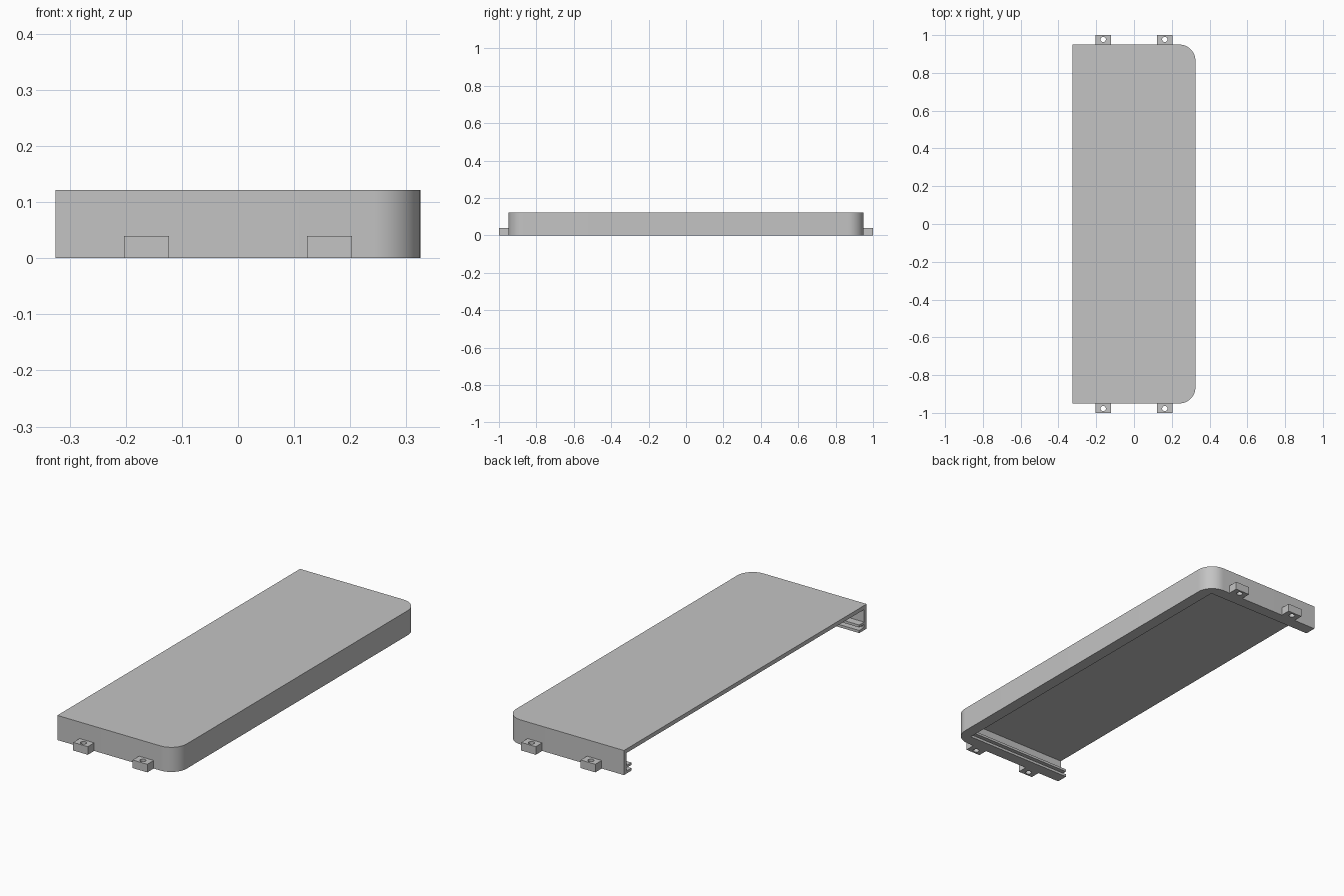
import bpy
import bmesh
import math

if "Cube" in bpy.data.objects:
    bpy.data.objects.remove(bpy.data.objects["Cube"], do_unlink=True)

HALF_X, HALF_Y, HEIGHT, RADIUS = 0.325, 0.95, 0.122, 0.085
WALL, LIP, ROOF = 0.02, 0.058, 0.02

grey = bpy.data.materials.new("light grey plastic")
grey.use_nodes = True
colour = (0.55, 0.55, 0.55, 1)
grey.diffuse_color = colour
grey.node_tree.nodes["Principled BSDF"].inputs["Base Color"].default_value = colour


def outline(inset, left_end):
    """Plan shape with two corners rounded on the +x side."""
    x, y = HALF_X - inset, HALF_Y - inset
    r = max(RADIUS - inset, 0)
    if inset >= LIP:
        return [(left_end, -y), (x, -y), (x, y), (left_end, y)]
    points = [(left_end, -y)]
    steps = 12
    for side, start in ((-1, -90), (1, 0)):
        for i in range(steps + 1):
            a = math.radians(start + 90 * i / steps)
            points.append((x - r + r * math.cos(a), side * (y - r) + r * math.sin(a)))
    points.append((left_end, y))
    return points


def prism(name, points, bottom, top):
    """Extrude a plan shape between two heights."""
    bm = bmesh.new()
    face = bm.faces.new([bm.verts.new((x, y, bottom)) for x, y in points])
    extruded = bmesh.ops.extrude_face_region(bm, geom=[face])["geom"]
    moved = [v for v in extruded if isinstance(v, bmesh.types.BMVert)]
    bmesh.ops.translate(bm, verts=moved, vec=(0, 0, top - bottom))
    bmesh.ops.recalc_face_normals(bm, faces=bm.faces)
    mesh = bpy.data.meshes.new(name)
    bm.to_mesh(mesh)
    bm.free()
    mesh.materials.append(grey)
    obj = bpy.data.objects.new(name, mesh)
    bpy.context.collection.objects.link(obj)
    return obj


def activate(obj):
    bpy.ops.object.select_all(action="DESELECT")
    obj.select_set(True)
    bpy.context.view_layer.objects.active = obj


def cut(obj, cutter):
    cutter.hide_render = True
    mod = obj.modifiers.new("cut", "BOOLEAN")
    mod.operation = "DIFFERENCE"
    mod.solver = "EXACT"
    mod.object = cutter
    activate(obj)
    bpy.ops.object.modifier_apply(modifier=mod.name)
    bpy.data.objects.remove(cutter, do_unlink=True)


def smooth(obj):
    activate(obj)
    bpy.ops.object.shade_smooth_by_angle(angle=math.radians(30))


# Cover shell: hollow, open underneath and along -x
cover = prism("cover_shell", outline(0, -HALF_X), 0, HEIGHT)
open_end = -HALF_X - 0.1
cut(cover, prism("cavity_cutter", outline(WALL, open_end), 0.04, HEIGHT - ROOF))
cut(cover, prism("opening_cutter", outline(LIP, open_end), -0.1, 0.07))
# Slot between the two lips
cut(cover, prism("slot_cutter", outline(WALL, open_end), 0.013, 0.028))
smooth(cover)

# Screw tabs on both ends
for end, end_name in ((-1, "front"), (1, "back")):
    for side, side_name in ((-1, "right"), (1, "left")):
        cx, inner, outer = side * 0.163, end * HALF_Y, end * 1.0
        tab = prism(f"{end_name}_{side_name}_tab",
                    [(cx - 0.04, inner), (cx + 0.04, inner),
                     (cx + 0.04, outer), (cx - 0.04, outer)], 0, 0.04)
        ring = [math.tau * i / 24 for i in range(24)]
        hole = [(cx + 0.014 * math.cos(a), end * 0.977 + 0.014 * math.sin(a)) for a in ring]
        cut(tab, prism("hole_cutter", hole, -0.1, 0.1))
        smooth(tab)
